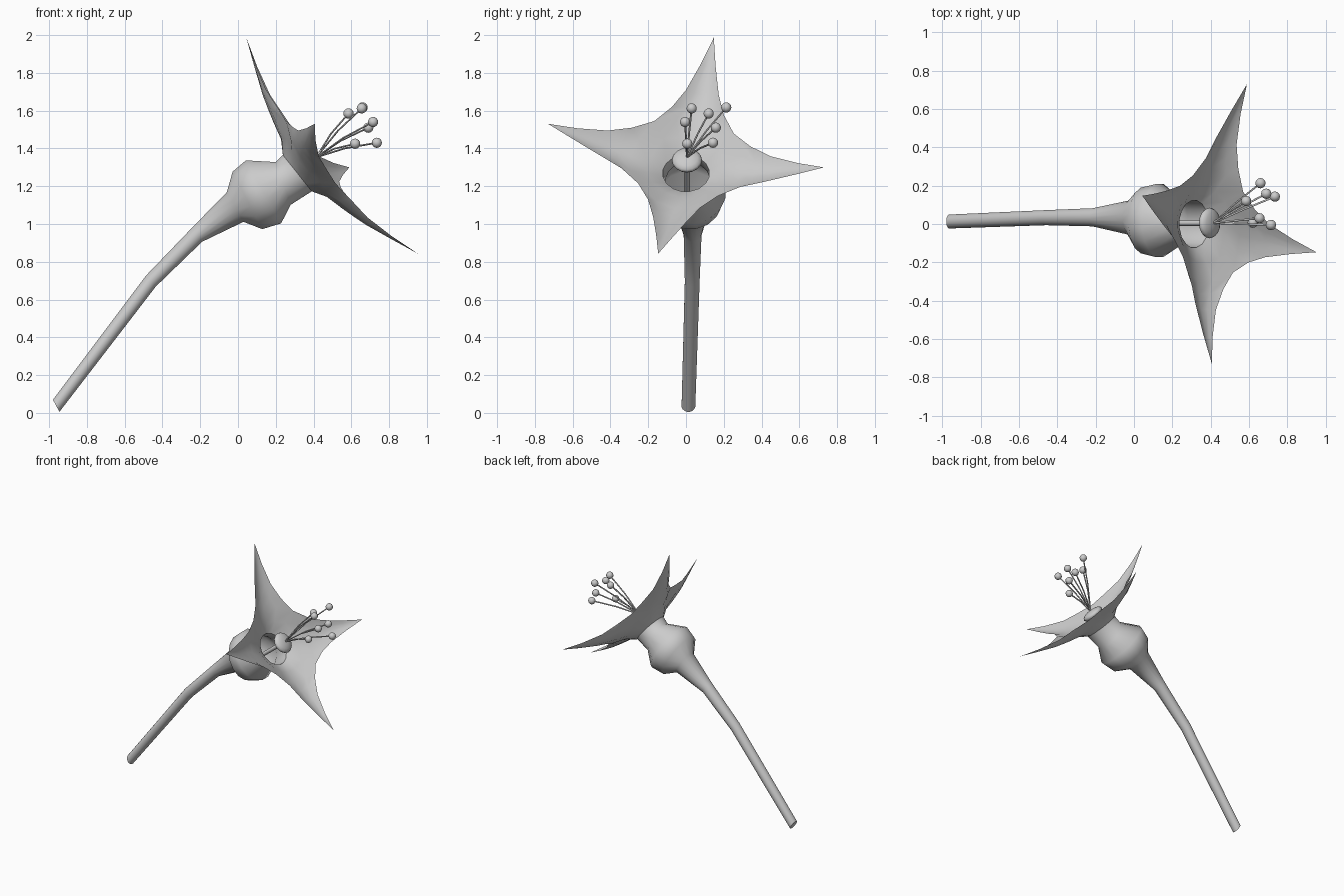
import bpy, bmesh
from math import radians, cos, sin, pi
from mathutils import Vector

cube = bpy.data.objects.get("Cube")
if cube:
    bpy.data.objects.remove(cube)

grey = bpy.data.materials.new("plain_grey")
grey.use_nodes = True
grey.diffuse_color = (0.6, 0.6, 0.6, 1)
grey.node_tree.nodes["Principled BSDF"].inputs["Base Color"].default_value = (0.6, 0.6, 0.6, 1)

# Blossom frame: centre between the petal tips, facing axis, twisted petal directions
CENTRE = Vector((0.498, 0, 1.415))
AXIS = Vector((0.783, 0, 0.622))
UP = Vector((-0.622, 0, 0.783))
SIDE = Vector((0, 1, 0))
TWIST = radians(11.4)


def finish(bm, name, angle=60):
    bmesh.ops.recalc_face_normals(bm, faces=bm.faces)
    mesh = bpy.data.meshes.new(name)
    bm.to_mesh(mesh)
    bm.free()
    mesh.materials.append(grey)
    obj = bpy.data.objects.new(name, mesh)
    bpy.context.collection.objects.link(obj)
    bpy.ops.object.select_all(action='DESELECT')
    obj.select_set(True)
    bpy.context.view_layer.objects.active = obj
    bpy.ops.object.shade_smooth_by_angle(angle=radians(angle))
    return obj


def bridge(bm, a, b):
    n = len(a)
    for i in range(n):
        bm.faces.new((a[i], a[(i + 1) % n], b[(i + 1) % n], b[i]))


def tube(bm, path, radius, sides):
    """Round tube of constant thickness through a few points."""
    rings = []
    for i, p in enumerate(path):
        d = (path[min(i + 1, len(path) - 1)] - path[max(i - 1, 0)]).normalized()
        s = d.cross(UP).normalized()
        t = s.cross(d)
        rings.append([bm.verts.new(p + radius * (cos(2 * pi * k / sides) * s + sin(2 * pi * k / sides) * t))
                      for k in range(sides)])
    for a, b in zip(rings, rings[1:]):
        bridge(bm, a, b)


# Stem and bulb: each ring is an upper point, a lower point (x, z) and a sideways offset
RINGS = [
    ((-0.98, 0.07), (-0.945, 0.005), 0.013),
    ((-0.485, 0.73), (-0.435, 0.668), 0.033),
    ((-0.235, 0.99), (-0.19, 0.905), 0.035),
    ((-0.06, 1.17), (0.03, 1.01), 0.033),
    ((-0.03, 1.28), (0.13, 0.97), 0.018),
    ((0.04, 1.34), (0.23, 1.0), 0.018),
    ((0.2, 1.33), (0.28, 1.10), 0.01),
    ((0.236, 1.367), (0.392, 1.171), 0.0),
]
SIDES = 16
bm = bmesh.new()
rings = []
for (xu, zu), (xl, zl), y in RINGS:
    top, low = Vector((xu, y, zu)), Vector((xl, y, zl))
    mid, half = (top + low) / 2, (top - low) / 2
    ring = []
    for k in range(SIDES):
        a = TWIST + 2 * pi * k / SIDES
        ring.append(bm.verts.new(mid + half * cos(a) + SIDE * half.length * sin(a)))
    rings.append(ring)
bm.faces.new(rings[0])
for a, b in zip(rings, rings[1:]):
    bridge(bm, a, b)
finish(bm, "stem_and_bulb")

# Petals: rows of midrib (reach, depth) and edge (reach, half width, depth)
ROWS = [
    ((0.125, -0.235), (0.088, 0.088, -0.235)),
    ((0.20, -0.19), (0.15, 0.15, -0.165)),
    ((0.30, -0.165), (0.215, 0.215, -0.11)),
    ((0.37, -0.145), (0.32, 0.14, -0.10)),
    ((0.45, -0.12), (0.44, 0.088, -0.09)),
    ((0.60, -0.06), (0.595, 0.04, -0.05)),
]
COLS = 4
bm = bmesh.new()
for p in range(4):
    a = TWIST + p * pi / 2
    out = UP * cos(a) + SIDE * sin(a)
    across = SIDE * cos(a) - UP * sin(a)
    grid = []
    for (r, d), (re, we, de) in ROWS:
        row = []
        for c in range(COLS + 1):
            t = 2 * c / COLS - 1
            row.append(bm.verts.new(CENTRE + out * (r + (re - r) * t * t)
                                    + across * we * t + AXIS * (d + (de - d) * t * t)))
        grid.append(row)
    for lo, hi in zip(grid, grid[1:]):
        for c in range(COLS):
            bm.faces.new((lo[c], lo[c + 1], hi[c + 1], hi[c]))
    tip = bm.verts.new(CENTRE + out * 0.745)
    for c in range(COLS):
        bm.faces.new((grid[-1][c], grid[-1][c + 1], tip))
bmesh.ops.remove_doubles(bm, verts=bm.verts, dist=0.002)
finish(bm, "petals", 80)

# Pistil: flattened dome facing out of the mouth, on a thin stalk
HEART = Vector((0.395, 0.005, 1.338))
turn = AXIS.to_track_quat('Z', 'Y').to_matrix().to_4x4()
bm = bmesh.new()
bmesh.ops.create_uvsphere(bm, u_segments=16, v_segments=8, radius=0.08)
for v in bm.verts:
    v.co.z *= 0.4
bmesh.ops.transform(bm, matrix=turn, verts=bm.verts)
bmesh.ops.translate(bm, vec=HEART, verts=bm.verts)
finish(bm, "pistil")
bm = bmesh.new()
tube(bm, [HEART - AXIS * 0.33, HEART], 0.015, 8)
finish(bm, "pistil_stalk")

# Stamens: thin bent filaments ending in round anthers
ANTHERS = [
    (0.585, 0.12, 1.585), (0.66, 0.213, 1.617), (0.655, 0.03, 1.612),
    (0.715, -0.005, 1.54), (0.69, 0.158, 1.51), (0.735, 0.143, 1.43),
    (0.62, 0.007, 1.425),
]
root = HEART + AXIS * 0.025
for i, end in enumerate(ANTHERS):
    end = Vector(end)
    bm = bmesh.new()
    bend = root.lerp(end, 0.5) + UP * 0.012
    tube(bm, [root, bend, end], 0.005, 6)
    finish(bm, f"filament_{i + 1}")
    bm = bmesh.new()
    bmesh.ops.create_uvsphere(bm, u_segments=12, v_segments=8, radius=0.027)
    bmesh.ops.translate(bm, vec=end, verts=bm.verts)
    finish(bm, f"anther_{i + 1}")
